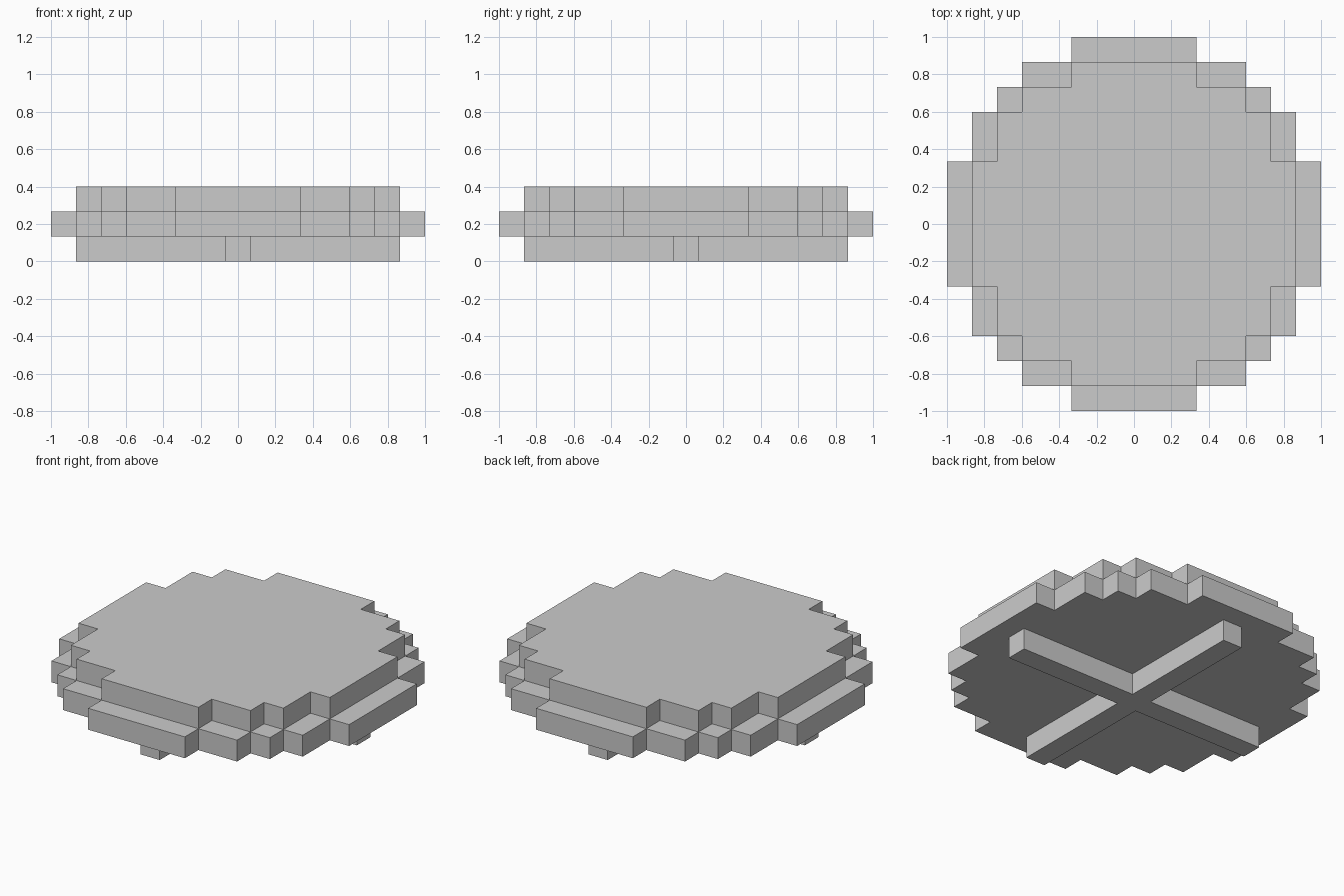
import bpy, bmesh
from mathutils import Vector

if "Cube" in bpy.data.objects:
    bpy.data.objects.remove(bpy.data.objects["Cube"])

U = 2 / 15  # block size

# Each layer: height index and half-size rectangles (in half blocks) whose union is its outline
LAYERS = {
    "cross_base": (0, [(13, 1), (1, 13)]),
    "wide_rim": (1, [(5, 15), (9, 13), (11, 11), (13, 9), (15, 5)]),
    "top_plate": (2, [(5, 13), (9, 11), (11, 9), (13, 5)]),
}


def layer_cells(level, rects):
    span = range(-7, 8)
    return {(i, j, level) for i in span for j in span
            if any(abs(2 * i) < a and abs(2 * j) < b for a, b in rects)}


parts = {name: layer_cells(*spec) for name, spec in LAYERS.items()}
solid = set().union(*parts.values())


def build_part(name, cells):
    """Outer skin of a stepped layer, leaving out faces hidden between layers."""
    bm = bmesh.new()
    for c in cells:
        for axis in range(3):
            for sign in (-1, 1):
                n = list(c)
                n[axis] += sign
                if tuple(n) in solid:
                    continue
                u, v = (axis + 1) % 3, (axis + 2) % 3
                verts = []
                for du, dv in ((-1, -1), (1, -1), (1, 1), (-1, 1))[::sign]:
                    p = Vector((c[0], c[1], c[2] + 0.5))
                    p[axis] += sign / 2
                    p[u] += du / 2
                    p[v] += dv / 2
                    verts.append(bm.verts.new(p * U))
                bm.faces.new(verts)
    bmesh.ops.remove_doubles(bm, verts=bm.verts[:], dist=1e-4)
    # Merge coplanar squares into clean flat faces
    bmesh.ops.dissolve_limit(bm, angle_limit=0.02, verts=bm.verts[:], edges=bm.edges[:])
    mesh = bpy.data.meshes.new(name)
    bm.to_mesh(mesh)
    bm.free()
    bpy.context.collection.objects.link(bpy.data.objects.new(name, mesh))


for part_name, part_cells in parts.items():
    build_part(part_name, part_cells)
